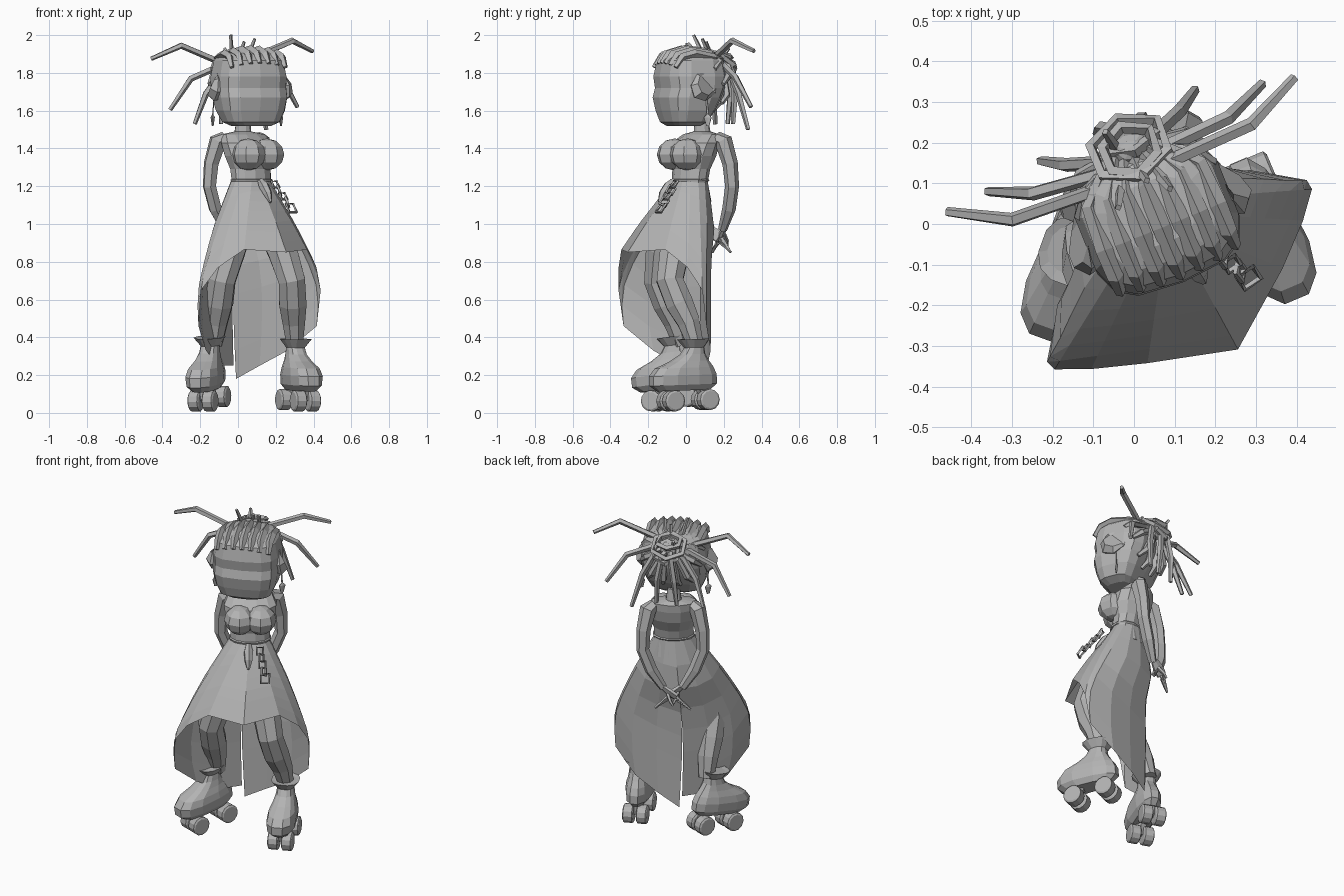
import bpy, bmesh
from math import sin, cos, pi, radians
from mathutils import Vector, Matrix

cube = bpy.data.objects.get("Cube")
if cube:
    bpy.data.objects.remove(cube, do_unlink=True)

grey = bpy.data.materials.new("plain grey")
grey.use_nodes = True
grey.diffuse_color = (0.45, 0.45, 0.45, 1)
grey.node_tree.nodes["Principled BSDF"].inputs["Base Color"].default_value = grey.diffuse_color


def frame(x, y, degrees, z=0.0, pitch=0.0):
    return (Matrix.Translation((x, y, z)) @ Matrix.Rotation(radians(degrees), 4, 'Z')
            @ Matrix.Rotation(radians(pitch), 4, 'X'))


BODY = frame(0, 0, 35)
HEAD = frame(0.06, 0.01, 22)
WORLD = Matrix()


def finish(name, bm, m=WORLD, solid=True):
    bm.transform(m)
    if solid:
        bmesh.ops.recalc_face_normals(bm, faces=bm.faces)
    me = bpy.data.meshes.new(name)
    bm.to_mesh(me)
    bm.free()
    me.materials.append(grey)
    ob = bpy.data.objects.new(name, me)
    bpy.context.scene.collection.objects.link(ob)


def skin(bm, rings, wrap=True, caps=True, loop=False):
    """Bridge rows of points with quads."""
    rows = [[bm.verts.new(p) for p in r] for r in rings]
    n = len(rows[0])
    for a, b in list(zip(rows, rows[1:])) + ([(rows[-1], rows[0])] if loop else []):
        for i in range(n if wrap else n - 1):
            j = (i + 1) % n
            bm.faces.new((a[i], a[j], b[j], b[i]))
    if caps:
        bm.faces.new(rows[0][::-1])
        bm.faces.new(rows[-1])


def tube(bm, pts, radii, n=6, loop=False, flat=1.0):
    """Sweep an n-sided section along a path."""
    pts = [Vector(p) for p in pts]
    if not isinstance(radii, (list, tuple)):
        radii = [radii] * len(pts)
    side, rings, last = None, [], len(pts) - 1
    for k, p in enumerate(pts):
        nxt = pts[(k + 1) % len(pts)] if loop else pts[min(k + 1, last)]
        prv = pts[k - 1] if loop else pts[max(k - 1, 0)]
        t = (nxt - prv).normalized()
        if side is None:
            side = t.orthogonal()
        side = (side - t * side.dot(t)).normalized()
        up = t.cross(side)
        rings.append([p + radii[k] * (side * cos(a) + up * sin(a) * flat)
                      for a in (2 * pi * (i + 0.5) / n for i in range(n))])
    skin(bm, rings, caps=not loop, loop=loop)


def oval(cx, cy, z, a, b, n=12, power=1.0):
    def s(c):
        return abs(c) ** power * (1 if c > 0 else -1)
    return [(cx + a * s(cos(2 * pi * (i + .5) / n)), cy + b * s(sin(2 * pi * (i + .5) / n)), z)
            for i in range(n)]


def ball(bm, center, scale, u=8, v=6):
    m = Matrix.Translation(center) @ Matrix.Diagonal((*scale, 1))
    bmesh.ops.create_uvsphere(bm, u_segments=u, v_segments=v, radius=1, matrix=m)


# Torso and neck
bm = bmesh.new()
skin(bm, [oval(0.07, *r) for r in (
    (-.02, 1.12, .13, .10), (-.025, 1.22, .115, .085), (-.015, 1.29, .118, .09),
    (-.01, 1.36, .145, .12), (.012, 1.43, .155, .112), (.05, 1.475, .13, .075),
    (.055, 1.49, .045, .045), (.05, 1.56, .036, .036))])
finish("torso", bm, BODY)
bm = bmesh.new()
for s in (-1, 1):
    ball(bm, (.07 + s * .06, -.08, 1.368), (.09, .1, .085))
finish("bust", bm, BODY)
bm = bmesh.new()
tube(bm, oval(.07, -.025, 1.232, .116, .087), .008, 4, loop=True)
finish("belt", bm, BODY)

# Arms held behind the back, hands crossed
for s, side in ((1, "left"), (-1, "right")):
    def P(u, v, z):
        return Vector((.075 + s * u, v, z))
    bm = bmesh.new()
    tube(bm, [P(.11, .07, 1.455), P(.142, .09, 1.44), P(.168, .115, 1.32), P(.172, .125, 1.2),
              P(.125, .138, 1.08), P(.055, .145, .97)], [.036, .048, .041, .037, .036, .024])
    finish(side + "_arm", bm, BODY)
    bm = bmesh.new()
    lift = .012 * s
    tube(bm, [P(.055, .145 + lift, .975), P(.02, .155 + lift, .95), P(-.02, .165 + lift, .925)],
         [.024, .034, .032], 6, flat=.5)
    for k in range(4):
        o = (k - 1.5) * .016
        tube(bm, [P(-.015 + o * .6, .165 + lift, .925 + o), P(-.05 + o, .172 + lift, .9 + o),
                  P(-.078 + o, .178 + lift, .875 + o)], [.01, .01, .007], 5)
    tube(bm, [P(.03, .16 + lift, .945), P(.015, .19 + lift, .91), P(0, .2 + lift, .885)],
         [.012, .01, .007], 5)
    finish(side + "_hand", bm, BODY)

# Skirt: waist flares to a wide outline, high in front, long behind, slit at back
SPREAD = ((1.22, 0), (1.0, .45), (.85, .72), (.7, .95), (.57, 1), (.45, .97), (.15, .72))


def spread(z):
    for (z0, f0), (z1, f1) in zip(SPREAD, SPREAD[1:]):
        if z >= z1:
            return f0 + (f1 - f0) * (z0 - z) / (z0 - z1)


# (outline x, outline y, hem height) from back slit to front centre
half = [(.0, .075, .18), (.15, .02, .25), (.29, -.055, .33), (.39, -.155, .46),
        (.395, -.185, .65), (.36, -.26, .77), (.27, -.385, .865), (.0, -.51, .85)]
cols = [(1, h) for h in half] + [(-1, h) for h in half[-2::-1]]
rings = []
for r in range(8):
    t, row = r / 7, []
    for i, (s, (x, y, hem)) in enumerate(cols):
        if s < 0 and i == len(cols) - 1:
            hem += .07
        a = pi / 2 - 2 * pi * i / (len(cols) - 1)
        z = 1.225 + (hem - 1.225) * t
        w = Vector((.065 + .118 * cos(a), -.025 + .09 * sin(a), z))
        slit = s * .012 * max(0, t - .45) if x == 0 and y > 0 else 0
        hip = .055 * max(0, 1 - abs(z - .99) / .22) * max(0, sin(a))
        row.append(w.lerp(Vector((.02 + s * x, y, z)), spread(z)) + Vector((slit, hip, 0)))
    rings.append(row)
bm = bmesh.new()
skin(bm, rings, wrap=False, caps=False)
finish("skirt", bm, BODY, solid=False)

# Belt chain of square links and a small pendant
bm = bmesh.new()
for k in range(5):
    c = Vector((.125, -.165, 1.21)).lerp(Vector((.155, -.27, 1.085)), k / 4)
    h = .024 if k == 4 else .018
    tilt = Vector((0, -.6, -.8))
    across = Vector((1, 0, 0)) if k % 2 == 0 else Vector((.6, .64, -.48))
    tube(bm, [c + across * h * i + tilt * h * 1.15 * j
              for i, j in ((-1, -1), (1, -1), (1, 1), (-1, 1))], .008, 4, loop=True)
finish("belt_chain", bm, BODY)
bm = bmesh.new()
tube(bm, [(.06, -.12, 1.23), (.06, -.155, 1.2), (.06, -.19, 1.16), (.06, -.215, 1.115)],
     [.016, .028, .024, .008], 6)
finish("belt_pendant", bm, BODY)

# Legs
legs = {"left": [(.13, .02, 1.08), (.235, -.06, .86), (.285, -.085, .7), (.29, -.035, .58),
                 (.295, .015, .48), (.3, .05, .36)],
        "right": [(.03, -.04, 1.08), (-.04, -.135, .86), (-.085, -.15, .7), (-.1, -.1, .58),
                  (-.115, -.055, .48), (-.127, -.02, .36)]}
for side, path in legs.items():
    bm = bmesh.new()
    tube(bm, path, [.085, .085, .076, .078, .064, .046], 8)
    finish(side + "_leg", bm)

# Roller boots, each built pointing along -y in its own frame
# (height, heel, toe, half width)
BOOT = ((.115, .13, -.17, .052), (.145, .168, -.21, .074), (.195, .168, -.21, .08),
        (.235, .15, -.175, .074), (.27, .125, -.09, .062), (.305, .105, -.03, .052),
        (.34, .1, -.005, .048), (.385, .13, -.04, .082), (.38, .105, -.012, .062))
for side, m in (("left", frame(.318, .01, 23, .005, 2)),
                ("right", frame(-.15, -.067, -20, .014, 7))):
    bm = bmesh.new()
    rings = []
    for z, heel, toe, w in BOOT:
        ring = oval(0, (heel + toe) / 2, z, w, (heel - toe) / 2, 12, .8)
        rings.append([(x * (1 - .9 * y if z < .28 else 1), y, z) for x, y, z in ring])
    skin(bm, rings)
    finish(side + "_boot", bm, m)
    bm = bmesh.new()
    for y in (-.097, .102):
        for x in (-.04, .04):
            tube(bm, [(x - .031, y, .062), (x - .025, y, .062), (x + .025, y, .062),
                      (x + .031, y, .062)], [.046, .056, .056, .046], 12)
        tube(bm, [(0, y, .06), (0, y * .85, .13)], [.02, .04], 6)
    finish(side + "_wheels", bm, m)

# Head: rounded block with a brow and cheeks (height, front, back, half width)
bm = bmesh.new()
skin(bm, [oval(0, (f + b) / 2, z, w, (b - f) / 2, 14, .62) for z, f, b, w in (
    (1.518, -.10, .05, .10), (1.54, -.13, .08, .15), (1.60, -.15, .12, .178),
    (1.67, -.165, .155, .192), (1.72, -.152, .175, .192), (1.78, -.162, .185, .192),
    (1.865, -.145, .17, .175), (1.9, -.105, .15, .14), (1.918, -.06, .1, .09))])
finish("head", bm, HEAD)
bm = bmesh.new()
for s in (-1, 1):
    tube(bm, [(s * .165, .015, 1.73), (s * .193, .015, 1.73), (s * .203, .02, 1.735)],
         [.075, .088, .065], 7, flat=.85)
finish("ears", bm, HEAD)
bm = bmesh.new()
for s in (-1, 1):
    tube(bm, [(s * .19, .03, 1.66), (s * .195, .035, 1.58), (s * .195, .035, 1.565),
              (s * .195, .035, 1.52)], [.005, .006, .024, .01], 6, flat=.3)
finish("earrings", bm, HEAD)

# Braided rows running from hairline and nape to the bun
bm = bmesh.new()
for i in range(-3, 4):
    d = .005 * i * i
    tube(bm, [(.051 * i, -.15 + d * .4, 1.852 - d / 2), (.05 * i, -.11 + d * .4, 1.9 - d / 3),
              (.05 * i, -.02, 1.924 - d * .5), (.048 * i, .09, 1.912 - d * .7),
              (.02 * i, .18, 1.875)], [.013, .021, .023, .022, .014], 4)
for s in (-1, 1):
    for x, y, z in ((.18, .08, 1.82), (.175, .13, 1.74), (.13, .14, 1.64), (.05, .12, 1.6)):
        tube(bm, [(s * x, y, z), (s * x * .8, y + .04, z + .04), (s * .02, .19, 1.85)],
             [.012, .02, .014], 5)
finish("braid_rows", bm, HEAD)

# Bun of looped braids with short stubs
bm = bmesh.new()
ball(bm, (0, .185, 1.85), (.06, .045, .05))
for c, r, tip in (((0, .19, 1.87), .1, -.55), ((0, .185, 1.895), .07, -.25),
                  ((.01, .215, 1.84), .075, -1.0)):
    rot = Matrix.Rotation(tip, 3, 'X')
    tube(bm, [Vector(c) + rot @ Vector(p) for p in oval(0, 0, 0, r, r * .9, 6)],
         .016, 4, loop=True)
for x, y, dx, dy, top in ((-.05, .12, -.03, -.055, 2.0), (.035, .12, .02, -.06, 1.98),
                          (0, .14, .01, -.04, 1.965), (-.03, .2, -.01, .05, 1.93)):
    tube(bm, [(x, y, 1.87), (x + dx, y + dy, top)], [.014, .009], 4)
finish("hair_bun", bm, HEAD)

# Long loose dreads, all starting inside the bun
DREADS = (((-.10, .08, 1.86), (-.30, .01, 1.945), (-.46, .03, 1.875)),
          ((-.09, .12, 1.84), (-.25, .075, 1.77), (-.36, .08, 1.605)),
          ((-.09, .15, 1.80), (-.17, .145, 1.69), (-.23, .155, 1.53)),
          ((.08, .15, 1.88), (.29, .245, 1.97), (.395, .36, 1.915)),
          ((.08, .19, 1.85), (.23, .26, 1.78), (.315, .345, 1.62)),
          ((.05, .22, 1.84), (.11, .275, 1.70), (.15, .33, 1.50)),
          ((.0, .24, 1.83), (.02, .26, 1.68), (.03, .25, 1.53)),
          ((-.05, .23, 1.83), (-.08, .235, 1.68), (-.09, .22, 1.53)))
bm = bmesh.new()
for a, b, c in DREADS:
    tube(bm, [(-.02, .18, 1.86), a, b, c], [.014, .018, .018, .012], 5)
finish("loose_dreads", bm)
